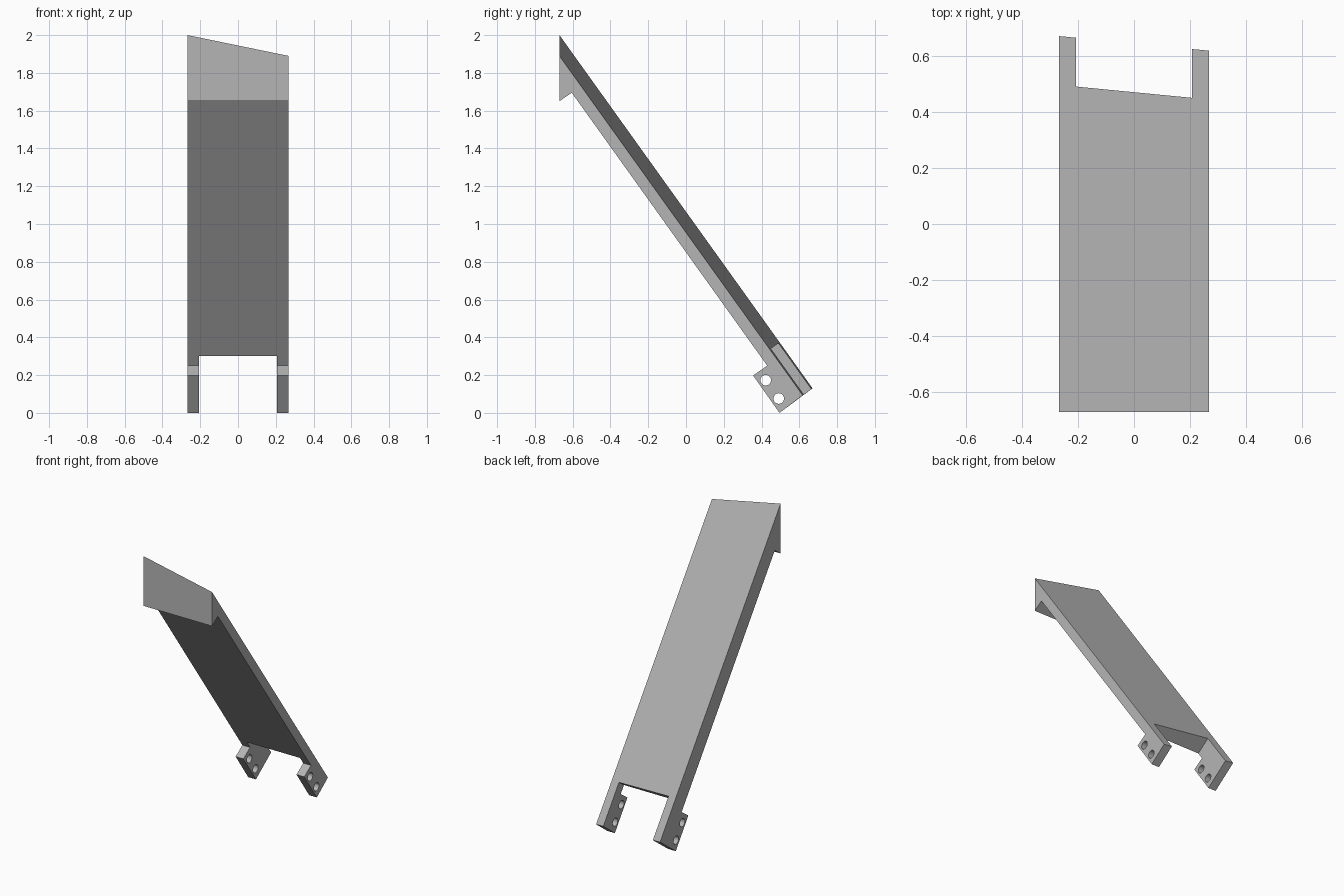
import bpy, bmesh, math
from mathutils import Vector

cube = bpy.data.objects.get("Cube")
if cube:
    bpy.data.objects.remove(cube, do_unlink=True)

HALF_WIDTH = 0.267
NOTCH_HALF = 0.207
along = Vector((1.34, -1.87)).normalized()     # down the slope, in (y, z)
across = Vector((-along.y, along.x))           # square to the slope, upward

grey = bpy.data.materials.new("grey")
grey.use_nodes = True
colour = (0.46, 0.46, 0.46, 1)
grey.diffuse_color = colour
grey.node_tree.nodes["Principled BSDF"].inputs["Base Color"].default_value = colour


def prism(name, half, outline, far_outline=None):
    """Solid between an outline (y, z) at -x and a matching one at +x."""
    bm = bmesh.new()
    a = [bm.verts.new((-half, y, z)) for y, z in outline]
    b = [bm.verts.new((half, y, z)) for y, z in far_outline or outline]
    bm.faces.new(a)
    bm.faces.new(b[::-1])
    for i in range(len(a)):
        j = (i + 1) % len(a)
        bm.faces.new((a[i], b[i], b[j], a[j]))
    bmesh.ops.recalc_face_normals(bm, faces=bm.faces)
    mesh = bpy.data.meshes.new(name)
    bm.to_mesh(mesh)
    bm.free()
    mesh.materials.append(grey)
    obj = bpy.data.objects.new(name, mesh)
    bpy.context.collection.objects.link(obj)
    return obj


def cut(target, cutter):
    cutter.hide_render = True
    mod = target.modifiers.new("cut", 'BOOLEAN')
    mod.operation = 'DIFFERENCE'
    mod.solver = 'EXACT'
    mod.object = cutter
    bpy.context.view_layer.objects.active = target
    bpy.ops.object.modifier_apply(modifier=mod.name)
    bpy.data.objects.remove(cutter, do_unlink=True)


# Sloping panel with hooked top and feet; its upper face leans down towards +x
underside = [(0.495, 0.0), (0.355, 0.198), (0.43, 0.25), (-0.605, 1.695), (-0.67, 1.65)]
high_side = [(-0.67, 2.0), (0.67, 0.13)] + underside
low_side = [(-0.67, 1.89), (0.618, 0.093)] + underside
panel = prism("sloping_panel", HALF_WIDTH, high_side, low_side)

# Notch that leaves two legs at the lower end
corner = Vector((0.394, 0.30))
low, high = corner - across * 0.4, corner + across * 0.4
cut(panel, prism("notch_cutter", NOTCH_HALF,
                 [low, high, high + along * 0.6, low + along * 0.6]))

# Two bolt holes through both legs
for y, z in ((0.422, 0.173), (0.491, 0.076)):
    ring = [(y + 0.028 * math.cos(t), z + 0.028 * math.sin(t))
            for t in (math.tau * i / 32 for i in range(32))]
    cut(panel, prism("hole_cutter", HALF_WIDTH + 0.1, ring))

# Smooth hole walls, sharp edges elsewhere
bpy.ops.object.select_all(action='DESELECT')
panel.select_set(True)
bpy.context.view_layer.objects.active = panel
bpy.ops.object.shade_smooth_by_angle(angle=math.radians(30))
